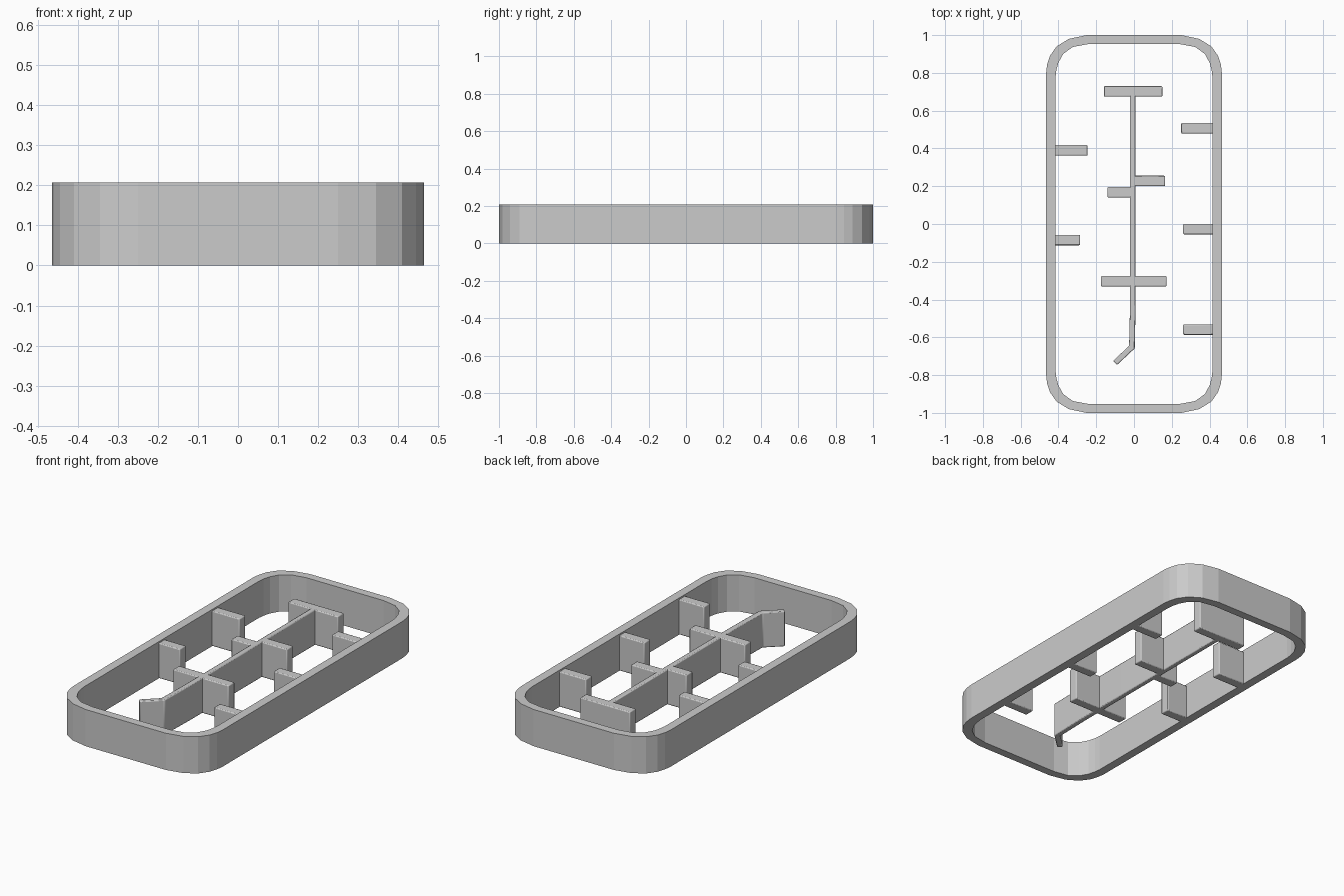
import bpy, bmesh
from mathutils import Vector

if "Cube" in bpy.data.objects:
    bpy.data.objects.remove(bpy.data.objects["Cube"])

RIM, FIN = 0.207, 0.198


def finish(bm, name):
    bmesh.ops.recalc_face_normals(bm, faces=bm.faces)
    me = bpy.data.meshes.new(name)
    bm.to_mesh(me)
    bm.free()
    ob = bpy.data.objects.new(name, me)
    bpy.context.collection.objects.link(ob)
    return ob


def loop(corner):
    # mirror one corner's points into a full closed outline
    q = list(corner)
    return (q + [(-x, y) for x, y in reversed(q)]
            + [(-x, -y) for x, y in q] + [(x, -y) for x, y in reversed(q)])


def soften(ob):
    # slightly rounded top and end edges
    b = ob.modifiers.new("round_edges", 'BEVEL')
    b.width, b.segments, b.limit_method = 0.005, 2, 'ANGLE'
    bpy.ops.object.select_all(action='DESELECT')
    ob.select_set(True)
    bpy.context.view_layer.objects.active = ob
    bpy.ops.object.shade_smooth_by_angle()


# Outer wall: faceted rounded rectangle ring
outer = loop([(.465, .80), (.46, .845), (.445, .89), (.41, .94), (.345, .98), (.25, 1.0)])
inner = loop([(.415, .78), (.411, .815), (.40, .855), (.375, .90), (.325, .937), (.24, .953)])
bm = bmesh.new()
rings = [[bm.verts.new((x, y, z)) for x, y in pts]
         for pts, z in ((outer, 0), (outer, RIM), (inner, RIM), (inner, 0))]
n = len(outer)
for k in range(4):
    a, b = rings[k], rings[(k + 1) % 4]
    for i in range(n):
        j = (i + 1) % n
        bm.faces.new((a[i], a[j], b[j], b[i]))
finish(bm, "outer_wall")

# Fins: (name, x start, x end, y centre)
fins = [
    ("end_cross_fin", -.16, .15, .702),
    ("left_wall_fin", -.42, -.245, .39),
    ("left_wall_fin", -.42, -.285, -.085),
    ("right_wall_fin", .25, .42, .507),
    ("right_wall_fin", .26, .42, -.027),
    ("right_wall_fin", .26, .42, -.559),
    ("spine_right_fin", -.005, .165, .228),
    ("spine_left_fin", -.14, -.005, .168),
    ("front_cross_fin", -.175, .172, -.303),
]
for name, x0, x1, y in fins:
    bm = bmesh.new()
    bmesh.ops.create_cube(bm, size=1)
    for v in bm.verts:
        v.co = ((x0 + x1) / 2 + v.co.x * (x1 - x0), y + v.co.y * .055, (v.co.z + .5) * FIN)
    soften(finish(bm, name))

# Spine: thin wall along the middle with a bent tail
path = [Vector(p) for p in ((-.006, .70), (-.006, -.43), (-.011, -.652), (-.1, -.735))]
half = .015
bm = bmesh.new()
sections = []
for i, p in enumerate(path):
    dirs = [(path[k + 1] - path[k]).normalized() for k in (i - 1, i) if 0 <= k < len(path) - 1]
    d = sum(dirs, Vector((0, 0))).normalized()
    side = Vector((-d.y, d.x)) * half / d.dot(dirs[0])
    l, r = p + side, p - side
    sections.append([bm.verts.new((q.x, q.y, z)) for q, z in ((l, 0), (r, 0), (r, FIN), (l, FIN))])
for a, b in zip(sections, sections[1:]):
    for i in range(4):
        j = (i + 1) % 4
        bm.faces.new((a[i], a[j], b[j], b[i]))
bm.faces.new(sections[0])
bm.faces.new(sections[-1])
soften(finish(bm, "spine"))
